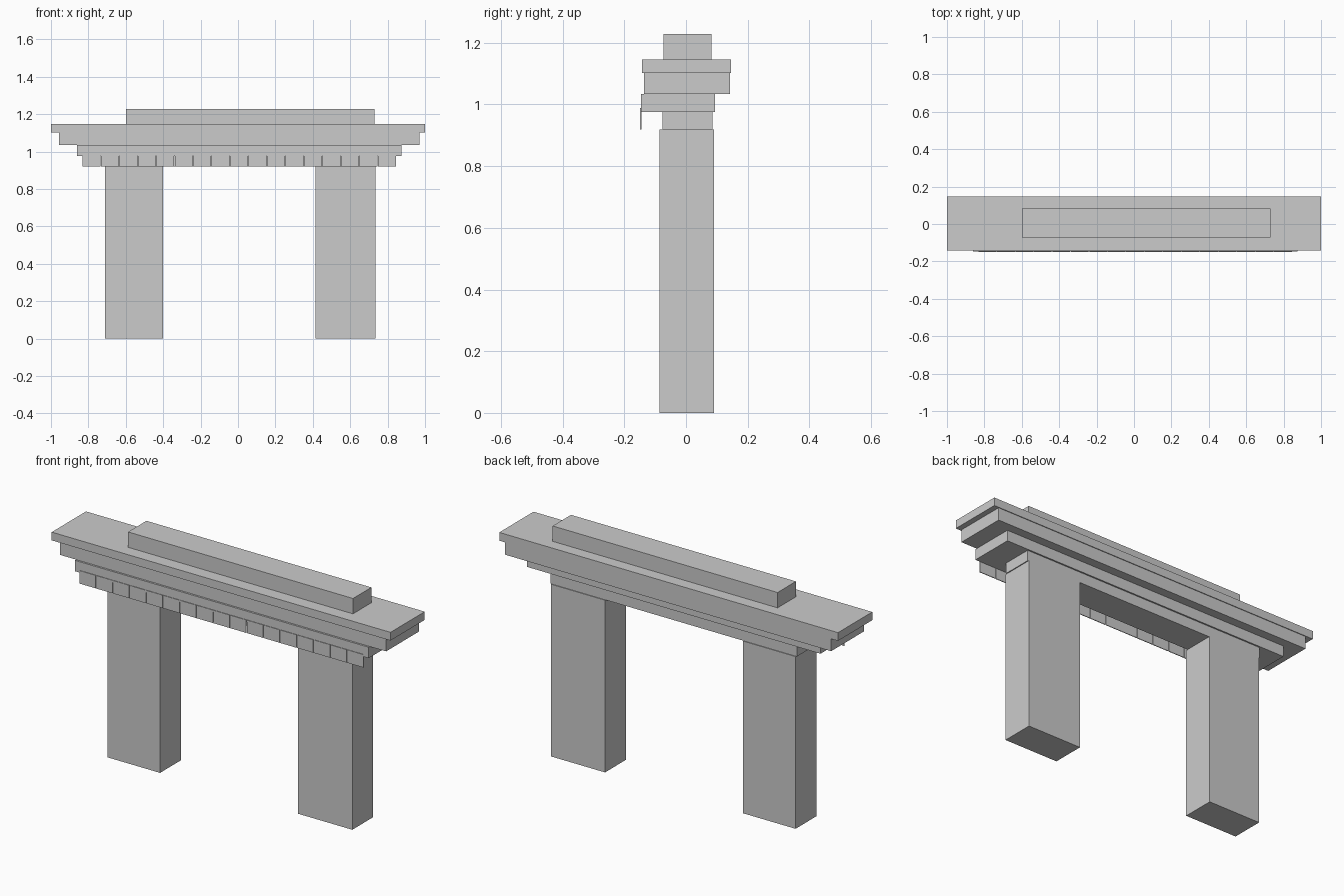
import bpy
import bmesh
from mathutils import Matrix, Vector

if "Cube" in bpy.data.objects:
    bpy.data.objects.remove(bpy.data.objects["Cube"])


def add_box(bm, x, y, z):
    """Box given by its (min, max) range on each axis."""
    size = Vector((x[1] - x[0], y[1] - y[0], z[1] - z[0]))
    mid = Vector((sum(x) / 2, sum(y) / 2, sum(z) / 2))
    bmesh.ops.create_cube(bm, size=1.0, matrix=Matrix.Translation(mid) @ Matrix.Diagonal(size).to_4x4())


def make_object(name, boxes):
    bm = bmesh.new()
    for b in boxes:
        add_box(bm, *b)
    mesh = bpy.data.meshes.new(name)
    bm.to_mesh(mesh)
    bm.free()
    obj = bpy.data.objects.new(name, mesh)
    bpy.context.collection.objects.link(obj)
    return obj


# Two square-cut pillars
for name, x in (("left_pillar", (-0.71, -0.40)), ("right_pillar", (0.415, 0.735))):
    make_object(name, [(x, (-0.086, 0.09), (0.0, 0.919))])

# Stepped lintel, from the beam on the pillars up to the crowning block
layers = [
    ("lintel_beam", (-0.715, 0.74), (-0.076, 0.086), (0.919, 0.976)),
    ("lower_cornice", (-0.86, 0.874), (-0.146, 0.094), (0.976, 1.034)),
    ("upper_cornice", (-0.957, 0.97), (-0.136, 0.1425), (1.034, 1.102)),
    ("roof_slab", (-1.0, 1.0), (-0.1425, 0.1465), (1.102, 1.146)),
    ("crown_block", (-0.598, 0.73), (-0.073, 0.082), (1.146, 1.228)),
]
for name, x, y, z in layers:
    make_object(name, [(x, y, z)])

# Row of thin hanging plates along the front of the lower cornice
count, start, pitch, gap = 17, -0.832, 0.0988, 0.003
plates = []
for i in range(count):
    x0 = start + i * pitch
    plates.append(((x0, x0 + pitch - gap), (-0.149, -0.145), (0.919, 0.988)))
make_object("front_plates", plates)
